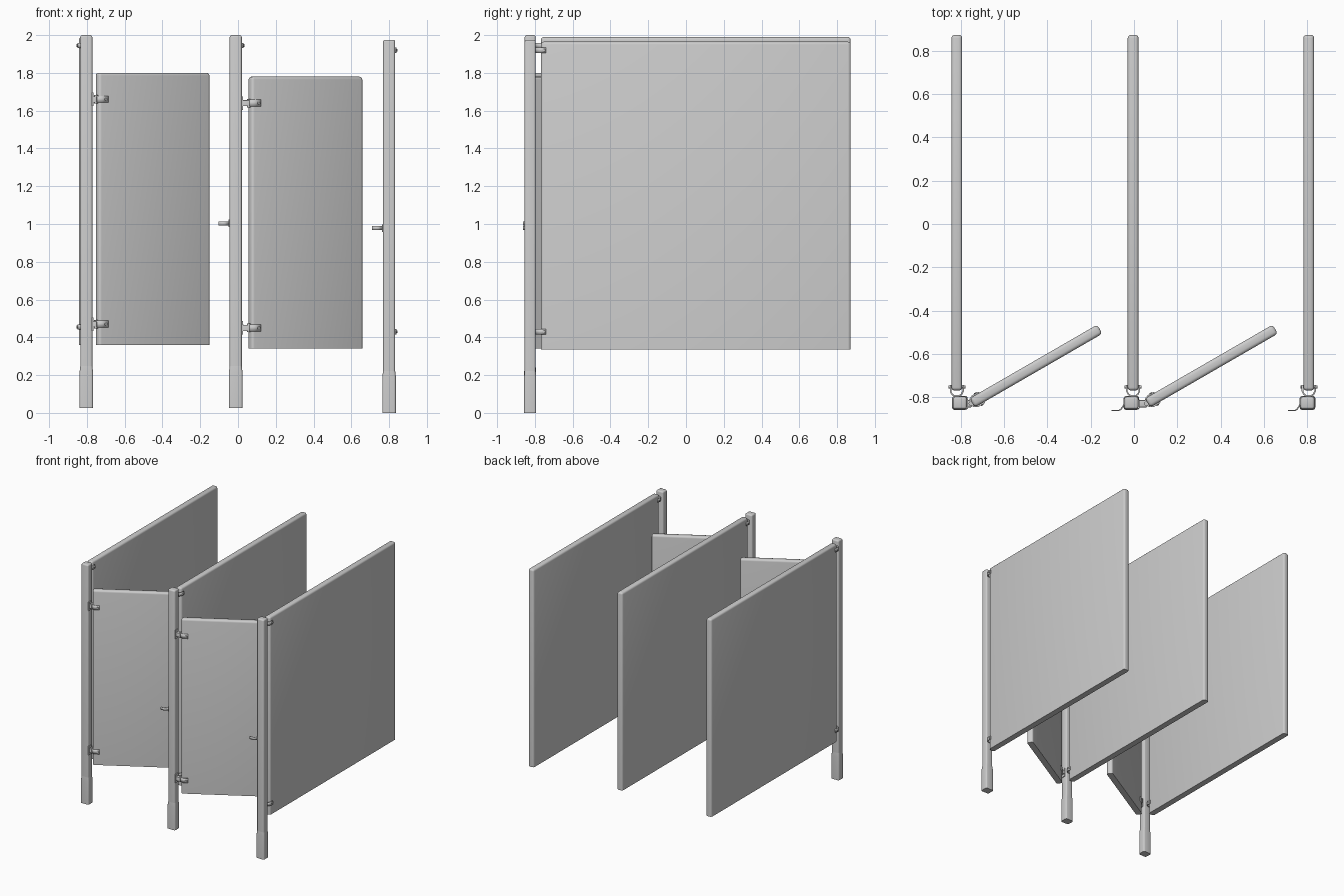
import bpy, bmesh
from math import radians, cos, sin
from mathutils import Matrix, Vector

if "Cube" in bpy.data.objects:
    bpy.data.objects.remove(bpy.data.objects["Cube"])


def finish(name, bm, mat=None):
    if mat is not None:
        bm.transform(mat)
    bmesh.ops.recalc_face_normals(bm, faces=bm.faces[:])
    me = bpy.data.meshes.new(name)
    bm.to_mesh(me)
    bm.free()
    ob = bpy.data.objects.new(name, me)
    bpy.context.collection.objects.link(ob)
    bpy.ops.object.select_all(action='DESELECT')
    ob.select_set(True)
    bpy.context.view_layer.objects.active = ob
    bpy.ops.object.shade_smooth_by_angle(angle=radians(35))
    return ob


def box(name, lo, hi, bevel=0.0, seg=3, mat=None):
    """Box with rounded sides and top; the bottom rim stays sharp."""
    lo, hi = Vector(lo), Vector(hi)
    bm = bmesh.new()
    bmesh.ops.create_cube(bm, size=1)
    for v in bm.verts:
        v.co = Vector([(lo[i] + hi[i]) / 2 + v.co[i] * (hi[i] - lo[i]) for i in range(3)])
    if bevel:
        mid = (lo.z + hi.z) / 2
        edges = [e for e in bm.edges if max(v.co.z for v in e.verts) > mid]
        bmesh.ops.bevel(bm, geom=edges, offset=bevel, segments=seg, profile=0.5, affect='EDGES')
    return finish(name, bm, mat)


def strip(name, path, z0, z1, thick, mat=None):
    """Bent sheet metal: an xy path raised in z and thickened."""
    bm = bmesh.new()
    low = [bm.verts.new((x, y, z0)) for x, y in path]
    top = [bm.verts.new((x, y, z1)) for x, y in path]
    for i in range(len(path) - 1):
        bm.faces.new((low[i], low[i + 1], top[i + 1], top[i]))
    ob = finish(name, bm, mat)
    mod = ob.modifiers.new("thickness", 'SOLIDIFY')
    mod.thickness, mod.offset, mod.use_even_offset = thick, 0, True
    return ob


def rod(name, center, axis, radius, length, mat=None):
    bm = bmesh.new()
    bmesh.ops.create_cone(bm, cap_ends=True, segments=12, radius1=radius, radius2=radius, depth=length)
    turn = {'X': Matrix.Rotation(radians(90), 4, 'Y'),
            'Y': Matrix.Rotation(radians(90), 4, 'X'), 'Z': Matrix()}[axis]
    bm.transform(Matrix.Translation(center) @ turn)
    return finish(name, bm, mat)


def clamp_path(half, y_end, y_back):
    """U-shaped path that opens towards +y, symmetric in x."""
    side = [(half, y_end), (half, y_back + 0.022), (half * 0.75, y_back + 0.008), (half * 0.35, y_back)]
    return side + [(-x, y) for x, y in reversed(side)]


POST_Y = -0.825


def post(label, cx, z0):
    box(label + "_post", (cx - 0.032, POST_Y - 0.029, z0 + 0.15),
        (cx + 0.032, POST_Y + 0.029, z0 + 1.975), 0.011)
    # foot sleeve, narrowing at its top
    bm = bmesh.new()
    bmesh.ops.create_cube(bm, size=1)
    for v in bm.verts:
        v.co = Vector((cx + v.co.x * 0.072, POST_Y + v.co.y * 0.064,
                       z0 + (0.19 if v.co.z > 0 else 0)))
    top = [f for f in bm.faces if f.normal.z > 0.9 or f.calc_center_median().z > z0 + 0.18]
    rim = bmesh.ops.extrude_face_region(bm, geom=top)
    bmesh.ops.delete(bm, geom=top, context='FACES_ONLY')
    for v in (g for g in rim['geom'] if isinstance(g, bmesh.types.BMVert)):
        v.co = Vector((cx + (v.co.x - cx) * 0.88, POST_Y + (v.co.y - POST_Y) * 0.9, z0 + 0.225))
    edges = [e for e in bm.edges if abs(e.verts[0].co.z - e.verts[1].co.z) > 0.01]
    bmesh.ops.bevel(bm, geom=edges, offset=0.011, segments=3, profile=0.5, affect='EDGES')
    finish(label + "_foot_sleeve", bm)


def panel(label, cx, z0):
    box(label + "_panel", (cx - 0.025, -0.768, z0), (cx + 0.025, 0.872, z0 + 1.63), 0.015)
    for tag, z in (("lower", z0 + 0.095), ("upper", z0 + 1.585)):
        at = Matrix.Translation((cx, 0, 0))
        strip(f"{label}_{tag}_panel_clamp", clamp_path(0.029, -0.742, -0.793),
              z - 0.014, z + 0.014, 0.007, at)
        rod(f"{label}_{tag}_clamp_bolt", (cx, -0.752, z), 'X', 0.007, 0.078)


def latch(label, cx, z):
    box(label + "_latch_plate", (cx - 0.037, -0.84, z - 0.02), (cx - 0.030, -0.805, z + 0.02))
    strip(label + "_latch_stop", [(cx - 0.033, -0.83), (cx - 0.040, -0.842), (cx - 0.049, -0.855),
                                  (cx - 0.058, -0.86), (cx - 0.091, -0.86)], z - 0.011, z + 0.011, 0.006)


def door(label, cx, post_edge, z0):
    length = 0.68
    ang = radians(30)
    place = Matrix.Translation((cx, -0.655, 0)) @ Matrix.Rotation(ang, 4, 'Z')
    box(label + "_door", (-length / 2, -0.024, z0), (length / 2, 0.024, z0 + 1.44), 0.015, 3, place)
    # hinges: plate on the post, pin, and a clamp gripping the door edge
    grip = place @ Matrix.Translation((-length / 2, 0, 0)) @ Matrix.Rotation(radians(-90), 4, 'Z')
    pin_x, pin_y = cx - (length / 2 + 0.006) * cos(ang), -0.655 - (length / 2 + 0.006) * sin(ang)
    for tag, z in (("lower", z0 + 0.11), ("upper", z0 + 1.30)):
        name = f"{label}_{tag}_hinge"
        box(name + "_plate", (post_edge - 0.002, -0.85, z - 0.036), (post_edge + 0.006, -0.81, z + 0.036))
        box(name + "_arm", (post_edge, -0.845, z - 0.016), (pin_x + 0.004, -0.812, z + 0.016), 0.004, 2)
        rod(name + "_pin", (pin_x, pin_y, z), 'Z', 0.011, 0.046)
        strip(name + "_clamp", clamp_path(0.027, 0.052, -0.006), z - 0.018, z + 0.018, 0.006, grip)
        rod(name + "_bolt", (0, 0.036, z), 'X', 0.007, 0.068, grip)


for label, post_x, panel_x, foot, base in (("left", -0.803, -0.817, 0.025, 0.36),
                                           ("middle", -0.012, -0.004, 0.025, 0.36),
                                           ("right", 0.800, 0.806, 0.0, 0.335)):
    post(label, post_x, foot)
    panel(label, panel_x, base)
    if label != "left":
        latch(label, post_x, 0.978 + foot)

door("left", -0.452, -0.771, 0.36)
door("right", 0.357, 0.020, 0.34)
